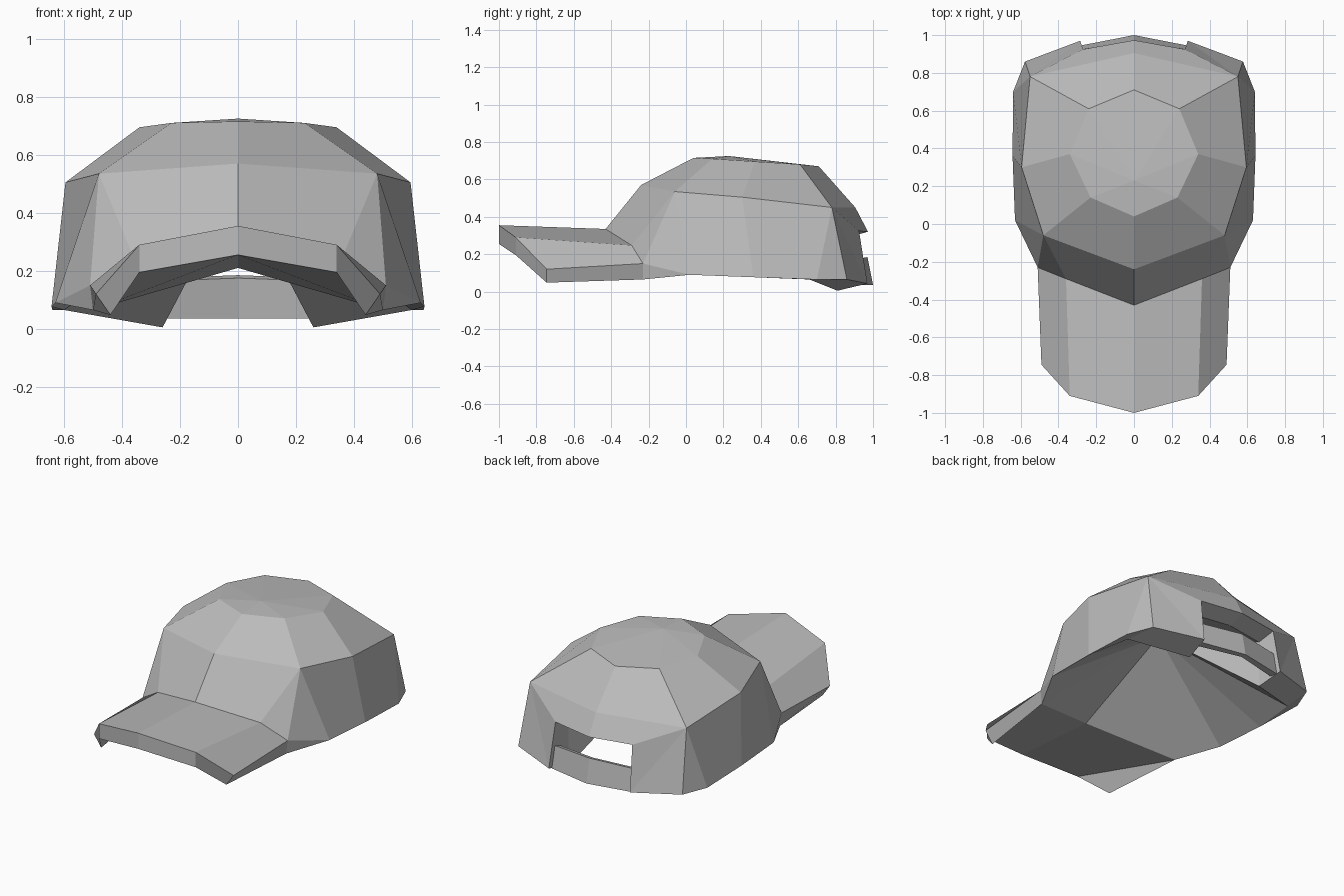
import bpy
import bmesh

cube = bpy.data.objects.get("Cube")
if cube:
    bpy.data.objects.remove(cube, do_unlink=True)

grey = bpy.data.materials.new("cloth_grey")
grey.use_nodes = True
colour = (0.5, 0.5, 0.5, 1)
grey.diffuse_color = colour
bsdf = grey.node_tree.nodes["Principled BSDF"]
bsdf.inputs["Base Color"].default_value = colour
bsdf.inputs["Roughness"].default_value = 0.8


def build(name, strips):
    """Make a flat-shaded, left-right symmetric part by bridging point rows."""
    bm = bmesh.new()
    cache = {}

    def vert(point, side):
        key = (point[0] * side + 0.0, point[1], point[2])
        if key not in cache:
            cache[key] = bm.verts.new(key)
        return cache[key]

    for row_a, row_b in strips:
        for i in range(len(row_a) - 1):
            corners = (row_a[i], row_a[i + 1], row_b[i + 1], row_b[i])
            for side in (1, -1):
                # Repeated points collapse a quad to a triangle
                verts = list(dict.fromkeys(vert(p, side) for p in corners))
                if len(verts) > 2 and not bm.faces.get(verts):
                    bm.faces.new(verts)
    bmesh.ops.recalc_face_normals(bm, faces=bm.faces)
    mesh = bpy.data.meshes.new(name)
    bm.to_mesh(mesh)
    bm.free()
    mesh.materials.append(grey)
    obj = bpy.data.objects.new(name, mesh)
    bpy.context.collection.objects.link(obj)
    return obj


def fan(row, apex):
    return row, [apex] * len(row)


# Seam where the brim meets the crown, upper and lower edges
seam_mid = (0, -.43, .335)
seam_crease = (.36, -.29, .247)
seam_corner = (.51, -.23, .15)
under_mid = (0, -.43, .21)
under_corner = (.5, -.23, .065)

# Crown rings, front to back
crown_top = (0, .23, .725)
upper = [(0, .04, .715), (.23, .14, .71), (.34, .37, .695),
         (.24, .61, .68), (0, .71, .67)]
middle = [(0, -.24, .57), (.48, -.06, .535), (.595, .3, .505),
          (.55, .78, .45), (0, .905, .45)]
front, temple, flank, rear, back = middle

# Lower edge of the crown and the opening at the back
hem_front = (.63, .02, .09)
hem_side = (.643, .36, .077)
hem_rear = (.64, .7, .065)
hem_back = (.577, .86, .065)
jamb_foot = (.285, .97, .043)
jamb_head = (.27, .925, .325)
lip = (0, .973, .32)
opening = [jamb_foot, jamb_head, lip]

# Inner edges of the hem and opening
hem_inner = (.6, .66, .065)
opening_inner = [(.26, .81, .005), (.25, .82, .29), (0, .86, .29)]
lining_top = (0, .22, .5)

hem = [seam_corner, hem_front, hem_side, hem_rear, hem_back] + opening
hem_in = [under_corner, hem_front, hem_side, hem_inner, hem_inner] + opening_inner
attach = [front, temple, temple, temple, flank] + [rear] * 4 + [back]

build("crown", [
    fan(upper, crown_top),
    (upper, middle),
    (attach, [seam_mid, seam_crease] + hem),
    (hem, hem_in),
    fan([under_mid] + hem_in, lining_top),
])

# Brim: thick folded plate in front of the crown
edge_top = [(0, -1, .355), (.34, -.91, .29), (.49, -.745, .12)]
edge_low = [(0, -1, .255), (.34, -.91, .195), (.44, -.745, .048)]
seam = [seam_mid, seam_crease, seam_corner]
under = [under_mid, under_corner, under_corner]
build("brim", [
    (edge_top, seam),
    (edge_top, edge_low),
    (edge_low, under),
    (under, seam),
    ([edge_top[-1], seam_corner], [edge_low[-1], under_corner]),
])

# Strap closing the opening at the back
middle_section = [(0, .97, .185), (0, 1, .035), (0, .965, .035), (0, .935, .175)]
end_section = [(.275, .925, .175), (.282, .945, .035), (.27, .9, .035), (.265, .89, .165)]
build("back_strap", [(middle_section + middle_section[:1],
                      end_section + end_section[:1])])
